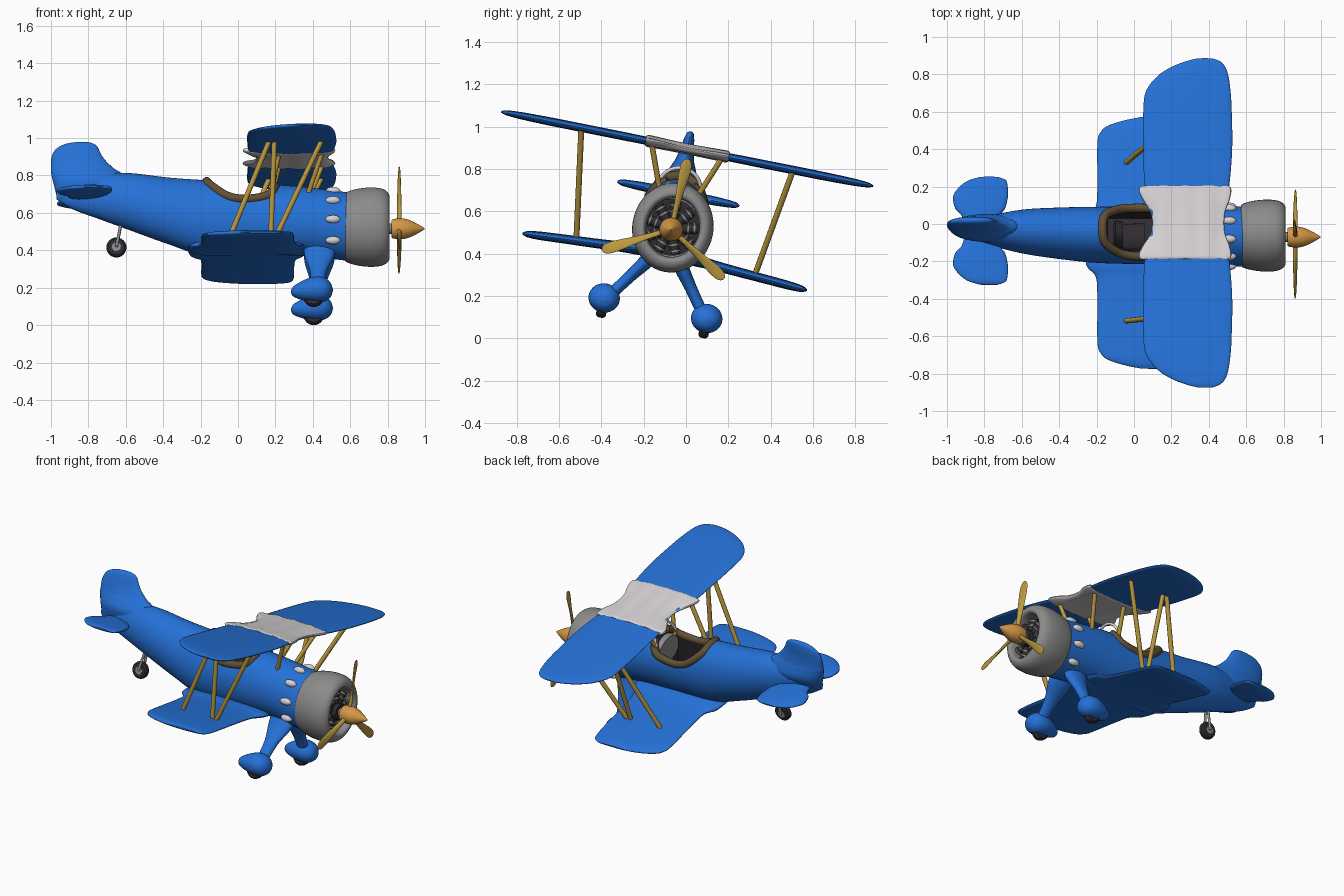
import bpy, bmesh, math
from mathutils import Vector, Matrix

if "Cube" in bpy.data.objects:
    bpy.data.objects.remove(bpy.data.objects["Cube"])

# Parts are built nose along +x around the thrust axis, then banked as a whole
BANK = Matrix.Translation((0, -0.07, 0.515)) @ Matrix.Rotation(math.radians(-11.3), 4, 'X')

def mat(name, *c):
    m = bpy.data.materials.new(name)
    m.diffuse_color = (*c, 1)
    m.use_nodes = True
    m.node_tree.nodes["Principled BSDF"].inputs["Base Color"].default_value = m.diffuse_color
    return m

BLUE = mat("blue paint", 0.018, 0.165, 0.68)
WHITE = mat("off white", 0.68, 0.65, 0.67)
GREY = mat("cowl grey", 0.26, 0.26, 0.26)
GOLD = mat("gold wood", 0.50, 0.32, 0.05)
ORANGE = mat("orange", 0.66, 0.31, 0.06)
BROWN = mat("brown leather", 0.12, 0.08, 0.035)
DARK = mat("dark", 0.03, 0.025, 0.03)

def finish(name, bm, *mats, angle=40):
    bmesh.ops.recalc_face_normals(bm, faces=bm.faces)
    me = bpy.data.meshes.new(name)
    bm.to_mesh(me)
    bm.free()
    for m in mats:
        me.materials.append(m)
    me.shade_smooth()
    me.set_sharp_from_angle(angle=math.radians(angle))
    ob = bpy.data.objects.new(name, me)
    bpy.context.collection.objects.link(ob)
    ob.matrix_world = BANK
    return ob

def loft(name, rings, *mats, index=0):
    bm = bmesh.new()
    vs = [[bm.verts.new(p) for p in r] for r in rings]
    n = len(vs[0])
    for a, b in zip(vs, vs[1:]):
        for i in range(n):
            bm.faces.new((a[i], a[(i + 1) % n], b[(i + 1) % n], b[i]))
    bm.faces.new(vs[0])
    bm.faces.new(vs[-1])
    for f in bm.faces:
        f.material_index = index
    return finish(name, bm, *mats)

def smooth(st, k=4):
    """Catmull-Rom through the stations"""
    out = []
    for i in range(len(st) - 1):
        p = [st[max(i - 1, 0)], st[i], st[i + 1], st[min(i + 2, len(st) - 1)]]
        for j in range(k):
            t = j / k
            out.append(tuple(0.5 * (2*b + (c - a)*t + (2*a - 5*b + 4*c - d)*t*t + (3*b - a - 3*c + d)*t**3)
                             for a, b, c, d in zip(*p)))
    return out + [st[-1]]

def circle(n):
    return [(math.cos(2*math.pi*i/n), math.sin(2*math.pi*i/n)) for i in range(n)]

def body(name, st, m, n=32):
    """stations along x: x, centre y, centre z, half width, half height"""
    return loft(name, [[(x, y + a*s, z + b*c) for c, s in circle(n)] for x, y, z, a, b in st], m)

def wing(name, half, m, wave=0.0):
    """half stations along y: y, trailing x, leading x, z, half thickness"""
    st = smooth(half)
    st = [(-s[0], *s[1:]) for s in reversed(st)] + st[1 if half[0][0] == 0 else 0:]
    rings = []
    for y, te, le, z, t in st:
        ring = []
        for c, s in circle(36):
            x = (te + le)/2 + c*(le - te)/2
            ring.append((x, y, z + t*math.copysign(abs(s)**0.75, s) + wave*math.sin(x*52)))
        rings.append(ring)
    return loft(name, rings, m)

def rod(name, a, b, r, m, n=12, r2=None):
    a, b = Vector(a), Vector(b)
    q = (b - a).to_track_quat('Z', 'Y')
    return loft(name, [[p + q @ Vector((c*k, s*k, 0)) for c, s in circle(n)]
                       for p, k in ((a, r), (b, r if r2 is None else r2))], m)

def sweep(name, pts, r, m):
    cu = bpy.data.curves.new(name, 'CURVE')
    cu.dimensions, cu.bevel_depth, cu.bevel_resolution = '3D', r, 3
    cu.use_fill_caps = True
    sp = cu.splines.new('POLY')
    sp.points.add(len(pts) - 1)
    for p, q in zip(sp.points, pts):
        p.co = (*q, 1)
    tmp = bpy.data.objects.new(name + " path", cu)
    bpy.context.collection.objects.link(tmp)
    bpy.context.view_layer.update()
    bm = bmesh.new()
    me = bpy.data.meshes.new_from_object(tmp.evaluated_get(bpy.context.evaluated_depsgraph_get()))
    bm.from_mesh(me)
    bpy.data.objects.remove(tmp)
    return finish(name, bm, m)

def wheel(name, x, y, z, r, w):
    prof = [(-w, r*0.5), (-w, r*0.8), (-w*0.6, r*0.97), (0, r), (w*0.6, r*0.97), (w, r*0.8), (w, r*0.5)]
    loft(name + "_tyre", [[(x + k*c, y + o, z + k*s) for c, s in circle(24)] for o, k in prof], DARK)
    rod(name + "_hub", (x, y - w*1.15, z), (x, y + w*1.15, z), r*0.45, GREY, 16)

# Fuselage with the cockpit cut out of it
FUS = smooth([(-0.97, 0, 0.205, 0.015, 0.045), (-0.88, 0, 0.19, 0.045, 0.085), (-0.74, 0, 0.175, 0.085, 0.122),
              (-0.58, 0, 0.148, 0.118, 0.154), (-0.37, 0, 0.097, 0.138, 0.18), (-0.18, 0, 0.06, 0.148, 0.203),
              (0.08, 0, 0.05, 0.153, 0.195), (0.33, 0, 0.042, 0.157, 0.186), (0.60, 0, 0.01, 0.16, 0.184)], 6)
fuselage = body("fuselage", FUS, BLUE, 48)
fuselage.data.materials.append(DARK)
SILL = [(-0.165, 0.24), (-0.125, 0.202), (-0.055, 0.153), (0.035, 0.136), (0.16, 0.158), (0.20, 0.22)]
saddle = [(-0.165, 0.4)] + SILL + [(0.20, 0.4)]
well = [(-0.14, 0.3), (-0.14, -0.03), (0.18, -0.03), (0.18, 0.3)]
for prof, y in ((saddle, 0.25), (well, 0.108)):
    cut = loft("cockpit_cutter", [[(x, s*y, z) for x, z in prof] for s in (-1, 1)], BLUE, DARK, index=1)
    cut.hide_render = True
    mod = fuselage.modifiers.new("cockpit", 'BOOLEAN')
    mod.operation, mod.solver, mod.object = 'DIFFERENCE', 'EXACT', cut
    bpy.context.view_layer.objects.active = fuselage
    bpy.ops.object.modifier_apply(modifier=mod.name)
    bpy.data.objects.remove(cut)
fuselage.data.shade_smooth()
fuselage.data.set_sharp_from_angle(angle=math.radians(35))

# Padded cockpit rim following the sill on the fuselage skin
def skin(x, z):
    s = min(FUS, key=lambda f: abs(f[0] - x))
    return s[3] * math.sqrt(max(0, 1 - ((z - s[2])/s[4])**2)) - 0.006

side = [(x, skin(x, z), z) for x, z in smooth(SILL, 4)]
rear = [(-0.168, 0, 0.256), (-0.168, side[0][1]*0.5, 0.252)]
rim = smooth(rear + side[1:], 2)
sweep("cockpit_rim", [(x, -y, z) for x, y, z in reversed(rim)] + rim[1:], 0.024, BROWN)

# Seat, instrument panel and windshield frame
body("seat_back", [(-0.11, 0, 0.07, 0.05, 0.07), (-0.10, 0, 0.07, 0.075, 0.10), (-0.06, 0, 0.06, 0.07, 0.09)], DARK, 20)
body("seat_cushion", [(-0.08, 0, 0.0, 0.07, 0.03), (0.06, 0, 0.0, 0.075, 0.035)], DARK, 20)
body("instrument_panel", [(0.155, 0, 0.12, 0.10, 0.08), (0.185, 0, 0.12, 0.105, 0.09)], GREY, 24)
sweep("windshield_frame", [(0.17 + 0.03*math.sin(t), 0.10*math.cos(t), 0.20 + 0.095*math.sin(t))
                           for t in (math.pi*i/16 for i in range(17))], 0.009, WHITE)

# Tail fin and tailplane
FIN = smooth([(0.16, -0.965, -0.62, 0.04), (0.24, -0.985, -0.58, 0.075), (0.30, -0.999, -0.62, 0.058),
              (0.33, -1.0, -0.665, 0.045), (0.38, -0.999, -0.715, 0.033), (0.42, -0.985, -0.738, 0.027),
              (0.445, -0.96, -0.75, 0.022), (0.463, -0.92, -0.77, 0.016), (0.472, -0.87, -0.80, 0.006)])
loft("tail_fin", [[((a + b)/2 + c*(b - a)/2, t*s, z) for c, s in circle(32)] for z, a, b, t in FIN], BLUE)
wing("tailplane", [(0, -0.90, -0.75, 0.172, 0.022), (0.08, -0.92, -0.72, 0.172, 0.022), (0.12, -0.955, -0.69, 0.172, 0.022),
                   (0.18, -0.968, -0.675, 0.172, 0.021), (0.22, -0.95, -0.674, 0.172, 0.019), (0.26, -0.91, -0.678, 0.172, 0.016),
                   (0.28, -0.87, -0.69, 0.172, 0.012), (0.294, -0.82, -0.73, 0.172, 0.004)], BLUE)

# Lower wing with flared roots
wing("lower_wing", [(0, -0.27, 0.36, -0.11, 0.034), (0.13, -0.255, 0.35, -0.117, 0.032), (0.19, -0.205, 0.315, -0.124, 0.026),
                    (0.30, -0.196, 0.302, -0.132, 0.023), (0.54, -0.196, 0.30, -0.147, 0.021), (0.60, -0.18, 0.297, -0.151, 0.02),
                    (0.635, -0.145, 0.293, -0.153, 0.018), (0.665, -0.06, 0.28, -0.155, 0.014), (0.686, 0.04, 0.24, -0.156, 0.004)], BLUE)

# Upper wing and its rippled white centre section
wing("upper_wing", [(0, 0.11, 0.47, 0.388, 0.015), (0.17, 0.06, 0.505, 0.388, 0.019), (0.40, 0.05, 0.525, 0.388, 0.02),
                    (0.62, 0.05, 0.522, 0.388, 0.02), (0.72, 0.065, 0.516, 0.388, 0.019), (0.80, 0.125, 0.505, 0.388, 0.017),
                    (0.85, 0.20, 0.488, 0.388, 0.014), (0.88, 0.275, 0.462, 0.388, 0.01), (0.897, 0.34, 0.42, 0.388, 0.003)], BLUE)
wing("upper_wing_centre", [(0, 0.10, 0.482, 0.388, 0.023), (0.06, 0.088, 0.488, 0.388, 0.023), (0.12, 0.05, 0.51, 0.388, 0.024),
                           (0.165, 0.027, 0.52, 0.388, 0.025), (0.19, 0.028, 0.518, 0.388, 0.025), (0.2, 0.04, 0.51, 0.388, 0.02)], WHITE, 0.004)

# Wing struts, cabane struts and landing gear on both sides
for s, tag in ((-1, "left"), (1, "right")):
    for i, (x0, x1) in enumerate(((-0.045, 0.17), (0.175, 0.195), (0.20, 0.45))):
        rod(f"{tag}_wing_strut_{i}", (x0, s*0.43, -0.135), (x1, s*0.51, 0.385), 0.014, GOLD)
    for i, (x0, x1) in enumerate(((0.17, 0.22), (0.37, 0.45))):
        rod(f"{tag}_cabane_strut_{i}", (x0, s*0.085, 0.16), (x1, s*0.17, 0.38), 0.013, GOLD)
    leg = smooth([(0.05, -0.10, 0.435, 0.085, 0.035), (0.085, -0.17, 0.435, 0.078, 0.033),
                  (0.15, -0.26, 0.43, 0.045, 0.027), (0.23, -0.37, 0.425, 0.035, 0.026)])
    loft(f"{tag}_gear_leg", [[(x + a*c, s*(y + b*q), z + 0.4*b*q) for c, q in circle(24)] for y, z, x, a, b in leg], BLUE)
    body(f"{tag}_wheel_spat", smooth([(x, s*0.247, z, k*1.08, k) for x, z, k in (
        (0.283, -0.392, 0.006), (0.295, -0.391, 0.026), (0.325, -0.388, 0.043), (0.37, -0.383, 0.06), (0.42, -0.38, 0.069),
        (0.465, -0.381, 0.062), (0.495, -0.383, 0.038), (0.507, -0.384, 0.006))]), BLUE)
    wheel(f"{tag}_wheel", 0.405, s*0.247, -0.418, 0.057, 0.024)
    rod(f"{tag}_tail_fork", (-0.625, s*0.01, 0.03), (-0.65, s*0.028, -0.102), 0.008, GREY)
    # exhaust blisters behind the cowl
    for e in (72, 36, 0, -36):
        a = math.radians(e)
        y, z = s*0.162*math.cos(a), 0.02 + 0.186*math.sin(a)
        body(f"{tag}_blister_{e}", smooth([(0.468, y, z, 0.003, 0.003), (0.48, y, z, 0.016, 0.016), (0.51, y, z, 0.022, 0.022),
                                           (0.535, y, z, 0.016, 0.016), (0.547, y, z, 0.003, 0.003)], 3), WHITE, 16)
wheel("tail_wheel", -0.65, 0, -0.102, 0.054, 0.02)

# Cowl ring, open at the front
body("cowl", smooth([(x, 0.006, 0.01, k*0.9, k) for x, k in (
    (0.573, 0.165), (0.578, 0.186), (0.63, 0.204), (0.70, 0.213), (0.76, 0.209), (0.795, 0.193),
    (0.81, 0.168), (0.803, 0.148), (0.77, 0.14), (0.71, 0.139))]), GREY, 48)

# Radial engine inside the cowl
rod("engine_backplate", (0.70, 0, 0.01), (0.722, 0, 0.01), 0.134, DARK, 32)
rod("engine_crankcase", (0.72, 0, 0), (0.80, 0, 0), 0.05, DARK, 24)
rod("propeller_shaft", (0.79, 0, 0), (0.83, 0, 0), 0.028, GREY, 16)
for i in range(9):
    a = 2*math.pi*i/9 + math.pi/2
    d = Vector((0, math.cos(a), math.sin(a)))
    c = Vector((0.75, 0, 0.005))
    rod(f"engine_cylinder_{i}", c + d*0.04, c + d*0.125, 0.024, DARK)
    for k in (0.075, 0.105):
        rod(f"cylinder_fin_{i}", c + d*k, c + d*(k + 0.008), 0.03, GREY)

# Spinner and three twisted propeller blades
body("spinner", smooth([(x, 0, 0, k, k) for x, k in (
    (0.82, 0.044), (0.828, 0.051), (0.87, 0.056), (0.91, 0.049), (0.95, 0.031), (0.985, 0.011), (0.998, 0.002))]), ORANGE)
BLADE = smooth([(0.03, 0.013, 0.012, 50), (0.10, 0.015, 0.010, 40), (0.19, 0.021, 0.007, 25), (0.27, 0.027, 0.005, 15),
                (0.315, 0.025, 0.004, 10), (0.335, 0.015, 0.003, 8), (0.342, 0.003, 0.002, 8)])
for i in range(3):
    turn = Matrix.Rotation(math.radians(-2 + 120*i), 3, 'X')
    rings = []
    for r, a, b, tw in BLADE:
        spin = Matrix.Rotation(math.radians(tw), 3, 'Z')
        rings.append([turn @ (spin @ Vector((b*c, a*s, 0)) + Vector((0.862, 0, r))) for c, s in circle(16)])
    loft(f"propeller_blade_{i}", rings, GOLD)
